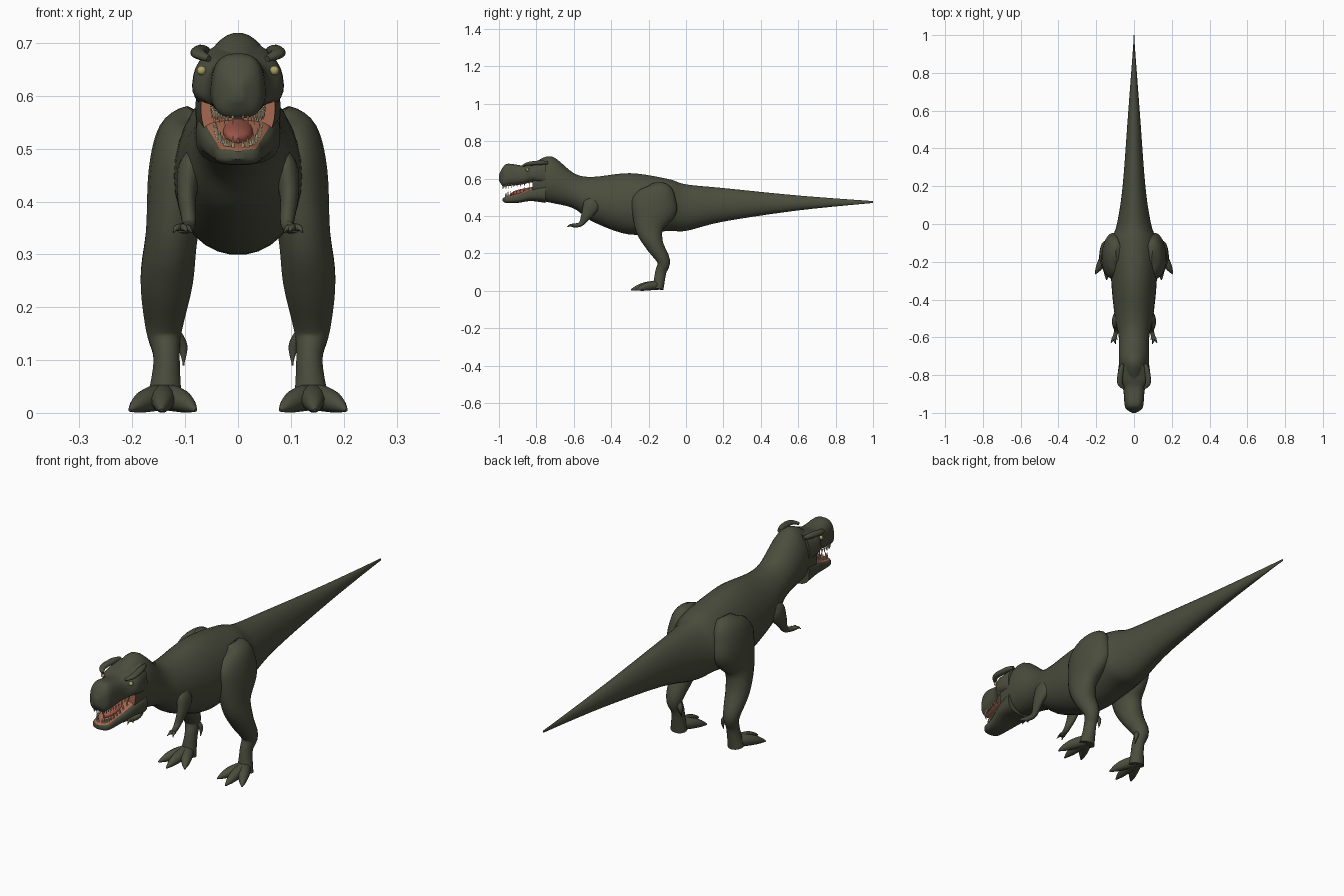
import bpy, bmesh
from math import sin, cos, pi, copysign
from mathutils import Vector, Matrix

if "Cube" in bpy.data.objects:
    bpy.data.objects.remove(bpy.data.objects["Cube"])


def material(name, red, green, blue):
    result = bpy.data.materials.new(name)
    result.use_nodes = True
    colour = (red, green, blue, 1)
    result.diffuse_color = colour
    result.node_tree.nodes["Principled BSDF"].inputs["Base Color"].default_value = colour
    return result


skin = material("olive skin", 0.07, 0.074, 0.047)
mouth = material("mouth pink", 0.38, 0.14, 0.08)
tongue_red = material("tongue red", 0.36, 0.1, 0.07)
ivory = material("ivory teeth", 0.6, 0.5, 0.3)
amber = material("amber eye", 0.42, 0.36, 0.14)


def finish(name, bm, materials, mirror=False, rule=None):
    """Turn a bmesh into a smooth-shaded object, optionally mirrored in x."""
    bmesh.ops.recalc_face_normals(bm, faces=bm.faces)
    bm.normal_update()
    if rule:
        for face in bm.faces:
            face.material_index = int(rule(face.normal))
    mesh = bpy.data.meshes.new(name)
    bm.to_mesh(mesh)
    bm.free()
    for entry in materials:
        mesh.materials.append(entry)
    part = bpy.data.objects.new(name, mesh)
    bpy.context.collection.objects.link(part)
    bpy.ops.object.select_all(action="DESELECT")
    part.select_set(True)
    bpy.context.view_layer.objects.active = part
    bpy.ops.object.shade_smooth_by_angle(angle=pi / 4)
    if mirror:
        part.modifiers.new("mirror", "MIRROR").use_mirror_merge = False


def spline(points, steps):
    """Smooth samples that pass through every station."""
    points = [Vector(point) for point in points]
    padded = [points[0]] + points + [points[-1]]
    samples = []
    for before, start, end, after in zip(padded, padded[1:], padded[2:], padded[3:]):
        leave, arrive = (end - before) / 2, (after - start) / 2
        for step in range(steps):
            t = step / steps
            ease = t * t * (3 - 2 * t)
            samples.append(start.lerp(end, ease) + leave * (t * (1 - t) ** 2)
                           - arrive * (t * t * (1 - t)))
    return samples + [points[-1]]


def loft(bm, stations, sides=16, steps=5, power=2.0, taper=0.0, upright=False):
    """Skin of superelliptic rings; a station is x, y, z, side radius, depth radius."""
    path = spline(stations, steps)
    rings = []
    for index, sample in enumerate(path):
        centre = Vector(sample[:3])
        ahead = path[min(index + 1, len(path) - 1)]
        behind = path[max(index - 1, 0)]
        along = Vector((ahead - behind)[:3]).normalized()
        across, depth = Vector((1, 0, 0)), Vector((0, 0, 1))
        if not upright:
            across = (across - along * along.x).normalized()
            depth = along.cross(across)
        ring = []
        for side in range(sides):
            angle = 2 * pi * (side + 0.5) / sides
            u, v = (copysign(abs(w) ** (2 / power), w) for w in (cos(angle), sin(angle)))
            wide, deep = max(sample[3], 0.002), max(sample[4], 0.002)
            ring.append(bm.verts.new(centre + across * (wide * u * (1 - taper * v))
                                     + depth * (deep * v)))
        rings.append(ring)
    for first, second in zip(rings, rings[1:]):
        for side in range(sides):
            other = (side + 1) % sides
            bm.faces.new((first[side], first[other], second[other], second[side]))
    bm.faces.new(rings[0])
    bm.faces.new(rings[-1])


def centre_part(name, rows, materials, rule=None, power=2.0, taper=0.0):
    """Loft along the centre line; a row is y, top, bottom, half width."""
    bm = bmesh.new()
    stations = [(0, y, (top + low) / 2, half, (top - low) / 2) for y, top, low, half in rows]
    loft(bm, stations, sides=32, power=power, taper=taper, upright=True)
    finish(name, bm, materials, rule=rule)


# Trunk: back of head, neck, body and tail in one skin
centre_part("trunk_and_tail", [
    (-0.82, 0.68, 0.49, 0.07), (-0.72, 0.72, 0.47, 0.08), (-0.6, 0.63, 0.44, 0.08),
    (-0.5, 0.61, 0.37, 0.1), (-0.3, 0.63, 0.3, 0.12), (-0.1, 0.6, 0.32, 0.12),
    (0, 0.57, 0.32, 0.09), (0.2, 0.55, 0.37, 0.06), (0.6, 0.51, 0.43, 0.03),
    (1, 0.48, 0.47, 0)],
    [skin, mouth], rule=lambda normal: normal.y < -0.97, taper=0.1)

# Upper head with pink palate
centre_part("upper_head", [
    (-0.75, 0.7, 0.56, 0.08), (-0.82, 0.68, 0.58, 0.085), (-0.87, 0.67, 0.57, 0.058),
    (-0.95, 0.68, 0.56, 0.05), (-0.98, 0.66, 0.56, 0.04), (-1, 0.62, 0.59, 0.01)],
    [skin, mouth], rule=lambda normal: normal.z < -0.85, power=2.8, taper=0.08)

# Lower jaw with pink floor
centre_part("lower_jaw", [
    (-0.75, 0.58, 0.47, 0.08), (-0.83, 0.55, 0.48, 0.07), (-0.9, 0.52, 0.47, 0.05),
    (-0.96, 0.505, 0.47, 0.04), (-0.98, 0.495, 0.48, 0.01)],
    [skin, mouth], rule=lambda normal: normal.z > 0.8, power=2.8)

centre_part("tongue", [
    (-0.8, 0.56, 0.52, 0.03), (-0.9, 0.54, 0.51, 0.025), (-0.94, 0.52, 0.51, 0)],
    [tongue_red])


# Teeth follow a rounded arc around each jaw, alternately long and short
def teeth(name, count, width, reach, height, slope, direction):
    bm = bmesh.new()
    turn = Matrix.Rotation(pi if direction < 0 else 0, 4, "X")
    for index in range(count):
        angle = pi * ((index + 0.5) / count - 0.5)
        x = copysign(width * abs(sin(angle)) ** 0.6, angle)
        forward = reach * cos(angle) ** 0.8
        length = 0.018 + 0.007 * (index % 2)
        z = height - slope * forward + direction * length / 3
        bmesh.ops.create_cone(bm, cap_ends=True, segments=6, radius1=0.004, radius2=0,
                              depth=length, matrix=Matrix.Translation((x, -0.82 - forward, z)) @ turn)
    finish(name, bm, [ivory])


teeth("upper_teeth", 24, 0.05, 0.16, 0.58, 0.1, -1)
teeth("lower_teeth", 20, 0.043, 0.145, 0.55, 0.3, 1)

# Brow ridges
bm = bmesh.new()
loft(bm, [(0.055, -0.87, 0.67, 0.006, 0.006), (0.075, -0.84, 0.68, 0.014, 0.01),
          (0.07, -0.78, 0.685, 0.014, 0.012), (0.06, -0.74, 0.685, 0.008, 0.008)])
finish("brow_ridges", bm, [skin], mirror=True)

# Eyes
bm = bmesh.new()
bmesh.ops.create_uvsphere(bm, u_segments=12, v_segments=8, radius=0.009,
                          matrix=Matrix.Translation((0.069, -0.848, 0.648)))
finish("eyes", bm, [amber], mirror=True)

# Legs: hip, thigh, knee, heel and ankle
bm = bmesh.new()
loft(bm, [(0.08, -0.15, 0.57, 0.02, 0.04), (0.1, -0.15, 0.53, 0.05, 0.09),
          (0.11, -0.17, 0.45, 0.06, 0.125), (0.125, -0.195, 0.34, 0.05, 0.08),
          (0.135, -0.17, 0.25, 0.05, 0.05), (0.14, -0.12, 0.16, 0.035, 0.035),
          (0.135, -0.135, 0.1, 0.025, 0.03), (0.14, -0.15, 0.01, 0.035, 0.03)], sides=20)
finish("legs", bm, [skin], mirror=True)

# Feet: three arched toes with thin claws, and a rear spur
bm = bmesh.new()
heel = Vector((0.14, -0.15, 0.03))
for x, y in ((0.205, -0.265), (0.145, -0.295), (0.08, -0.26)):
    toe = []
    for step in range(6):
        t = step / 5
        spot = heel.lerp(Vector((x, y, 0.005)), t)
        radius = 0.003 + 0.022 * (1 - t ** 3)
        toe.append((spot.x, spot.y, spot.z + 0.006 * sin(pi * t), radius, radius))
    loft(bm, toe, sides=12, steps=3)
loft(bm, [(0.12, -0.12, 0.15, 0.012, 0.012), (0.105, -0.11, 0.125, 0.01, 0.01),
          (0.103, -0.115, 0.09, 0, 0)], sides=10)
finish("feet", bm, [skin], mirror=True)

# Short arms, each with three small fingers
bm = bmesh.new()
loft(bm, [(0.08, -0.49, 0.5, 0.01, 0.02), (0.09, -0.505, 0.46, 0.024, 0.045),
          (0.097, -0.53, 0.41, 0.018, 0.03), (0.093, -0.56, 0.36, 0.013, 0.014),
          (0.1, -0.59, 0.35, 0.011, 0.011), (0.108, -0.61, 0.35, 0.012, 0.009)])
wrist = Vector((0.107, -0.6, 0.35))
for x, y in ((0.122, -0.63), (0.097, -0.635), (0.087, -0.61)):
    tip = Vector((x, y, 0.342))
    knuckle = wrist.lerp(tip, 0.6) + Vector((0, 0, 0.005))
    loft(bm, [(*wrist, 0.008, 0.008), (*knuckle, 0.006, 0.006), (*tip, 0, 0)], sides=8)
finish("arms", bm, [skin], mirror=True)
